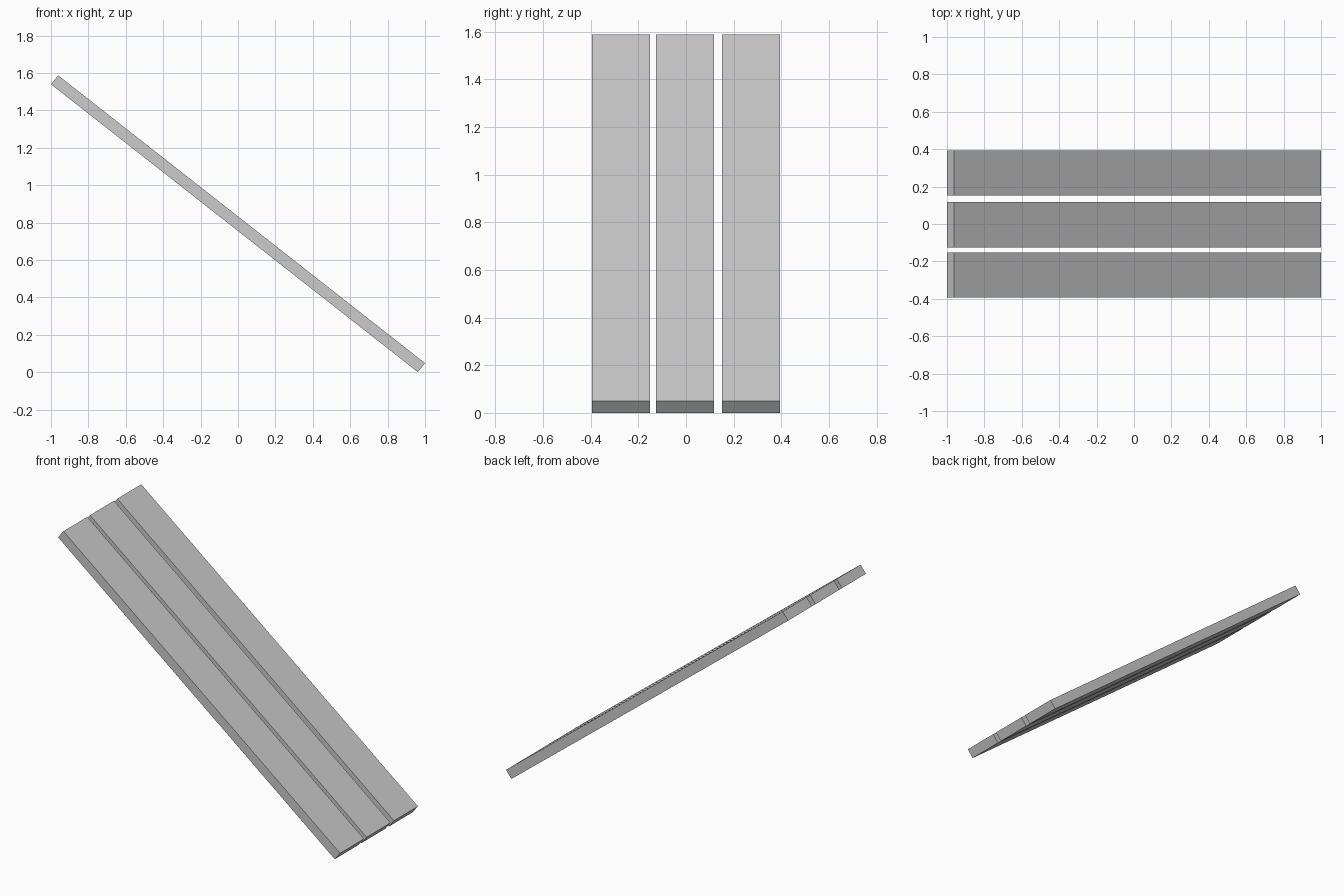
import bpy, math

if "Cube" in bpy.data.objects:
    bpy.data.objects.remove(bpy.data.objects["Cube"])

LENGTH, WIDTH, THICK = 2.493, 0.242, 0.0615
SLOPE = math.atan2(1.539, 1.962)


def plank(name, y):
    # One sloping board, descending towards +x
    bpy.ops.mesh.primitive_cube_add(size=1, location=(0, y, 0.794), rotation=(0, SLOPE, 0))
    board = bpy.context.object
    board.name = name
    board.scale = (LENGTH, WIDTH, THICK)
    bpy.ops.object.transform_apply(location=False, rotation=False, scale=True)


# Three parallel boards with slightly uneven gaps
for name, y in (("front_plank", -0.273), ("middle_plank", -0.004), ("back_plank", 0.273)):
    plank(name, y)
